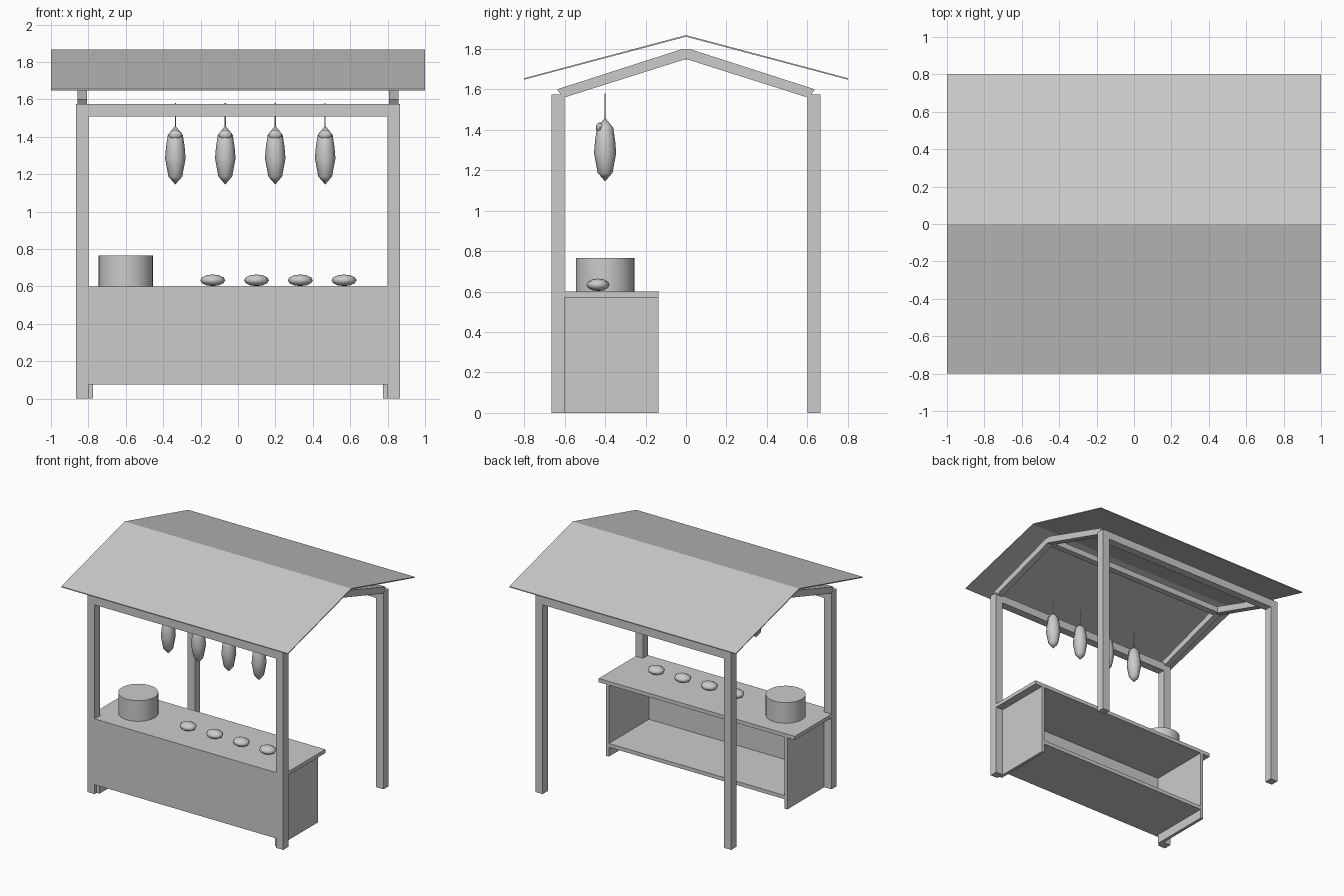
import bpy
import bmesh
import math

cube = bpy.data.objects.get("Cube")
if cube:
    bpy.data.objects.remove(cube, do_unlink=True)

grey = bpy.data.materials.new("plain grey")
grey.use_nodes = True
COLOUR = (0.6, 0.6, 0.6, 1)
grey.diffuse_color = COLOUR
grey.node_tree.nodes["Principled BSDF"].inputs["Base Color"].default_value = COLOUR


def finish(name, bm, smooth=None):
    bmesh.ops.recalc_face_normals(bm, faces=bm.faces)
    mesh = bpy.data.meshes.new(name)
    bm.to_mesh(mesh)
    bm.free()
    mesh.materials.append(grey)
    ob = bpy.data.objects.new(name, mesh)
    bpy.context.collection.objects.link(ob)
    if smooth:
        bpy.ops.object.select_all(action="DESELECT")
        ob.select_set(True)
        bpy.context.view_layer.objects.active = ob
        bpy.ops.object.shade_smooth_by_angle(angle=math.radians(smooth))
    return ob


def box(name, x, y, z):
    """Box from (low, high) ranges."""
    bm = bmesh.new()
    bmesh.ops.create_cube(bm, size=1)
    for v in bm.verts:
        v.co = [r[0] if c < 0 else r[1] for c, r in zip(v.co, (x, y, z))]
    return finish(name, bm)


def gable(name, x, outline):
    """Extrude a half outline of (y, z), mirrored about y = 0, along x."""
    full = outline + [(-y, z) for y, z in reversed(outline) if y]
    # put the mirrored underside and top in one continuous loop
    bm = bmesh.new()
    face = bm.faces.new([bm.verts.new((x[0], y, z)) for y, z in full])
    new = bmesh.ops.extrude_face_region(bm, geom=[face])["geom"]
    bmesh.ops.translate(bm, vec=(x[1] - x[0], 0, 0),
                        verts=[g for g in new if isinstance(g, bmesh.types.BMVert)])
    return finish(name, bm)


def lathe(name, centre, profile, sides, smooth=60):
    """Spin a profile of (radius, z) about the vertical axis."""
    bm = bmesh.new()
    vs = [bm.verts.new((r, 0, z)) for r, z in profile]
    edges = [bm.edges.new(p) for p in zip(vs, vs[1:])]
    bmesh.ops.spin(bm, geom=vs + edges, cent=(0, 0, 0), axis=(0, 0, 1),
                   angle=math.tau, steps=sides)
    bmesh.ops.remove_doubles(bm, verts=bm.verts, dist=0.0005)
    bmesh.ops.translate(bm, verts=bm.verts, vec=centre)
    return finish(name, bm, smooth)


def ellipsoid(name, centre, radii):
    bm = bmesh.new()
    bmesh.ops.create_uvsphere(bm, u_segments=8, v_segments=6, radius=1)
    bmesh.ops.scale(bm, verts=bm.verts, vec=radii)
    bmesh.ops.translate(bm, verts=bm.verts, vec=centre)
    return finish(name, bm, 60)


IN_X, OUT_X = 0.80, 0.865
IN_Y, OUT_Y = 0.60, 0.665
BACK = -0.135
POST_TOP = 1.575

# Frame: posts, long beams, rafters and ridge
for sx, side in ((1, "left"), (-1, "right")):
    span = sorted((sx * IN_X, sx * OUT_X))
    for sy, end in ((-1, "front"), (1, "back")):
        box(f"{end}_{side}_post", span, sorted((sy * IN_Y, sy * OUT_Y)), (0, POST_TOP))
    gable(f"{side}_rafters", sorted((sx * 0.807, sx * 0.858)),
          [(0, 1.75), (0.6, 1.56), (0.62, 1.575), (0.637, 1.6), (0.025, 1.797), (0, 1.797)][:5])
for sy, end in ((-1, "front"), (1, "back")):
    box(f"{end}_beam", (-IN_X, IN_X), sorted((sy * IN_Y, sy * OUT_Y)), (1.51, POST_TOP))
box("ridge_beam", (-0.807, 0.807), (-0.025, 0.025), (1.747, 1.795))

# Roof sheet
bm = bmesh.new()
rows = [[bm.verts.new((x, y, z)) for x in (-1, 1)]
        for y, z in ((-0.8, 1.648), (0, 1.86), (0.8, 1.648), (0.8, 1.655), (0, 1.868), (-0.8, 1.655))]
for i, a in enumerate(rows):
    b = rows[(i + 1) % len(rows)]
    bm.faces.new((a[0], a[1], b[1], b[0]))
for e in (0, 1):
    for ids in ((0, 1, 4, 5), (1, 2, 3, 4)):
        bm.faces.new([rows[i][e] for i in ids])
finish("roof", bm)

# Counter, open at the back
box("counter_front", (-IN_X, IN_X), (-OUT_Y, -0.64), (0.075, 0.6))
box("counter_top", (-OUT_X, OUT_X), (-IN_Y, BACK), (0.57, 0.6))
box("counter_top_front", (-IN_X, IN_X), (-0.64, -IN_Y), (0.57, 0.6))
box("counter_shelf", (-0.775, 0.775), (-0.64, BACK), (0.075, 0.105))
for sx, side in ((1, "left"), (-1, "right")):
    box(f"counter_{side}_side", sorted((sx * 0.775, sx * IN_X)), (-0.64, BACK), (0, 0.57))

# Chopping block and buns on the counter
lathe("chopping_block", (-0.6, -0.4, 0.6), [(0, 0), (0.145, 0), (0.145, 0.165), (0, 0.165)], 32, 40)
for i in range(4):
    ellipsoid(f"bun_{i + 1}", (-0.135 + 0.234 * i, -0.435, 0.633), (0.067, 0.057, 0.031))

# Hanging meat with a folded flap and a string
for i in range(4):
    x = -0.335 + 0.267 * i
    lathe(f"meat_{i + 1}", (x, -0.4, 1.145),
          [(0, 0), (0.037, 0.043), (0.055, 0.14), (0.05, 0.2), (0.04, 0.265), (0, 0.315)], 8)
    ellipsoid(f"meat_flap_{i + 1}", (x, -0.425, 1.41), (0.036, 0.021, 0.026))
    lathe(f"string_{i + 1}", (x, -0.4, 1.45), [(0, 0), (0.003, 0), (0.003, 0.13), (0, 0.13)], 6, 40)
